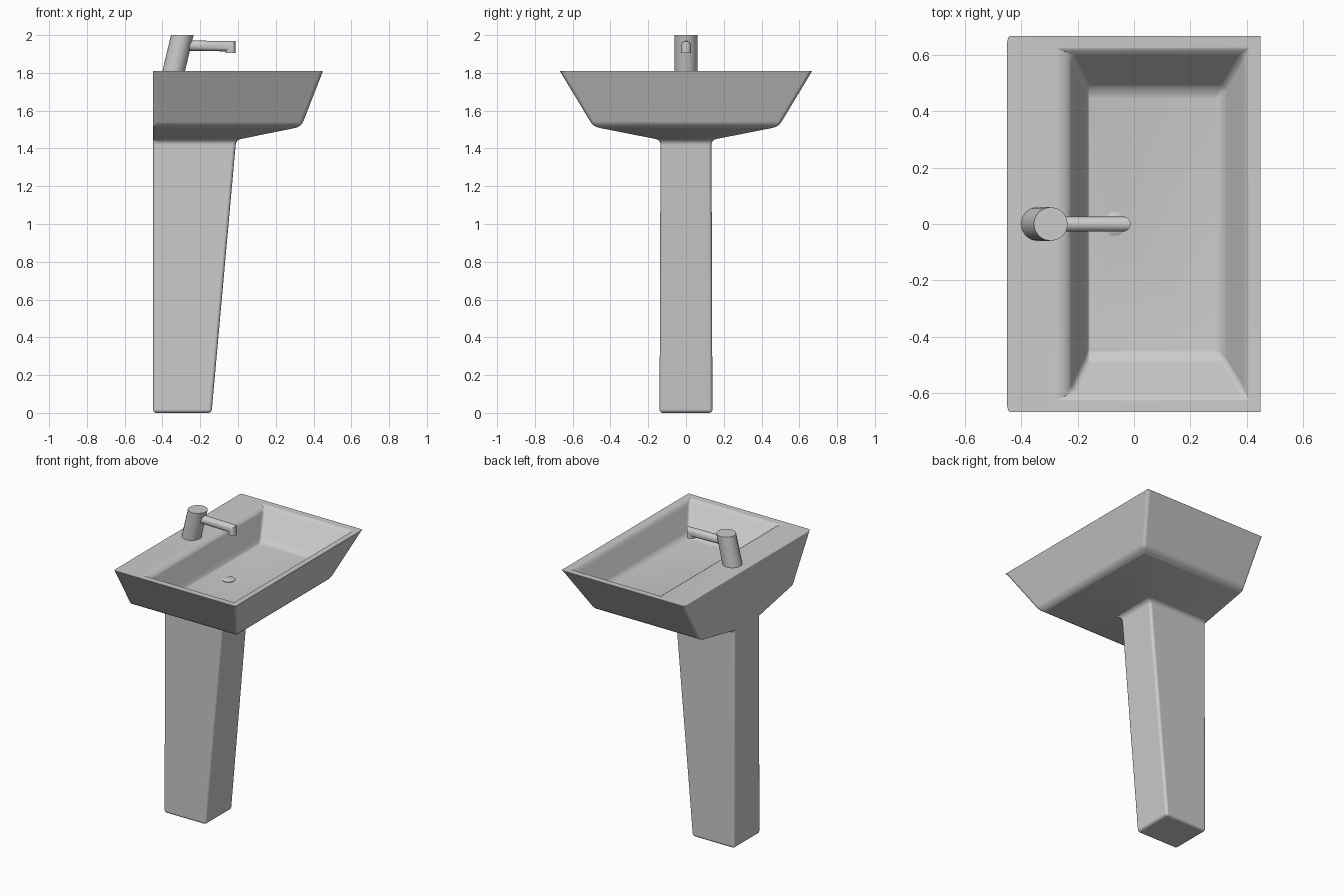
import bpy, bmesh, math

if "Cube" in bpy.data.objects:
    bpy.data.objects.remove(bpy.data.objects["Cube"])


def finish(name, bm, angle=None):
    bmesh.ops.recalc_face_normals(bm, faces=bm.faces[:])
    me = bpy.data.meshes.new(name)
    bm.to_mesh(me)
    bm.free()
    ob = bpy.data.objects.new(name, me)
    bpy.context.collection.objects.link(ob)
    bpy.ops.object.select_all(action='DESELECT')
    ob.select_set(True)
    bpy.context.view_layer.objects.active = ob
    if angle:
        bpy.ops.object.shade_smooth_by_angle(angle=math.radians(angle))
    else:
        bpy.ops.object.shade_smooth()
    return ob


def loft(bm, rings):
    loops = [[bm.verts.new(p) for p in r] for r in rings]
    for a, b in zip(loops, loops[1:]):
        for i in range(len(a)):
            j = (i + 1) % len(a)
            bm.faces.new((a[i], a[j], b[j], b[i]))
    return loops


def rect(x0, x1, y, z):
    return [(x0, -y, z), (x1, -y, z), (x1, y, z), (x0, y, z)]


# basin and pedestal: one skin from the foot, up over the rim, down into the bowl
levels = [  # x0, x1, half width, z, edge rounding
    (-0.45, -0.14, 0.14, 0.00, 0.6),
    (-0.45, -0.01, 0.135, 1.445, 0.8),
    (-0.45, 0.335, 0.49, 1.515, 1.0),
    (-0.45, 0.45, 0.668, 1.81, 0.2),
    (-0.232, 0.40, 0.615, 1.808, 1.0),
    (-0.165, 0.315, 0.475, 1.635, 1.0),
]
bm = bmesh.new()
loops = loft(bm, [rect(*l[:4]) for l in levels])
bm.faces.new(loops[0])
low = bm.verts.new((-0.07, 0, 1.59))
for i in range(4):
    bm.faces.new((loops[-1][i], loops[-1][(i + 1) % 4], low))
bmesh.ops.recalc_face_normals(bm, faces=bm.faces[:])
weight = bm.edges.layers.float.new("bevel_weight_edge")
level_of = {v: k for k, loop in enumerate(loops) for v in loop}
for e in bm.edges:
    if low in e.verts or e.calc_face_angle(0) < 0.3:
        continue
    a, b = (level_of[v] for v in e.verts)
    e[weight] = levels[a][4] if a == b else 0.6
basin = finish("basin_and_pedestal", bm)
bev = basin.modifiers.new("rounding", 'BEVEL')
bev.limit_method = 'WEIGHT'
bev.width = 0.03
bev.segments = 4
bev.harden_normals = True

# leaning tap body with level ends
N = 16


def circle(cx, z, r, n=N):
    return [(cx + r * math.cos(2 * math.pi * i / n),
             r * math.sin(2 * math.pi * i / n), z) for i in range(n)]


bm = bmesh.new()
ends = loft(bm, [circle(-0.345, 1.79, 0.06), circle(-0.295, 2.0, 0.06)])
for loop in (ends[0], ends[-1]):
    bm.faces.new(loop)
finish("tap_body", bm, 35)

# spout with a mitred, downturned tip
r = 0.027
ring = [(r * math.cos(2 * math.pi * i / N), r * math.sin(2 * math.pi * i / N)) for i in range(N)]
bm = bmesh.new()
ends = loft(bm, [
    [(-0.30, v, 1.945 + u) for u, v in ring],
    [(-0.039, v, 1.941 + u) for u, v in ring],
])
tip = [bm.verts.new((-0.039 + u, v, 1.905)) for u, v in ring]
for v, (u, w) in zip(ends[1], ring):
    v.co.x += u
for i in range(N):
    j = (i + 1) % N
    bm.faces.new((ends[1][i], ends[1][j], tip[j], tip[i]))
bm.faces.new(ends[0])
bm.faces.new(tip)
finish("tap_spout", bm, 35)

# drain plug
bm = bmesh.new()
ends = loft(bm, [circle(-0.07, 1.58, 0.042, 24), circle(-0.07, 1.598, 0.042, 24),
                 circle(-0.07, 1.604, 0.03, 24)])
for loop in (ends[0], ends[-1]):
    bm.faces.new(loop)
finish("drain_plug", bm, 35)
